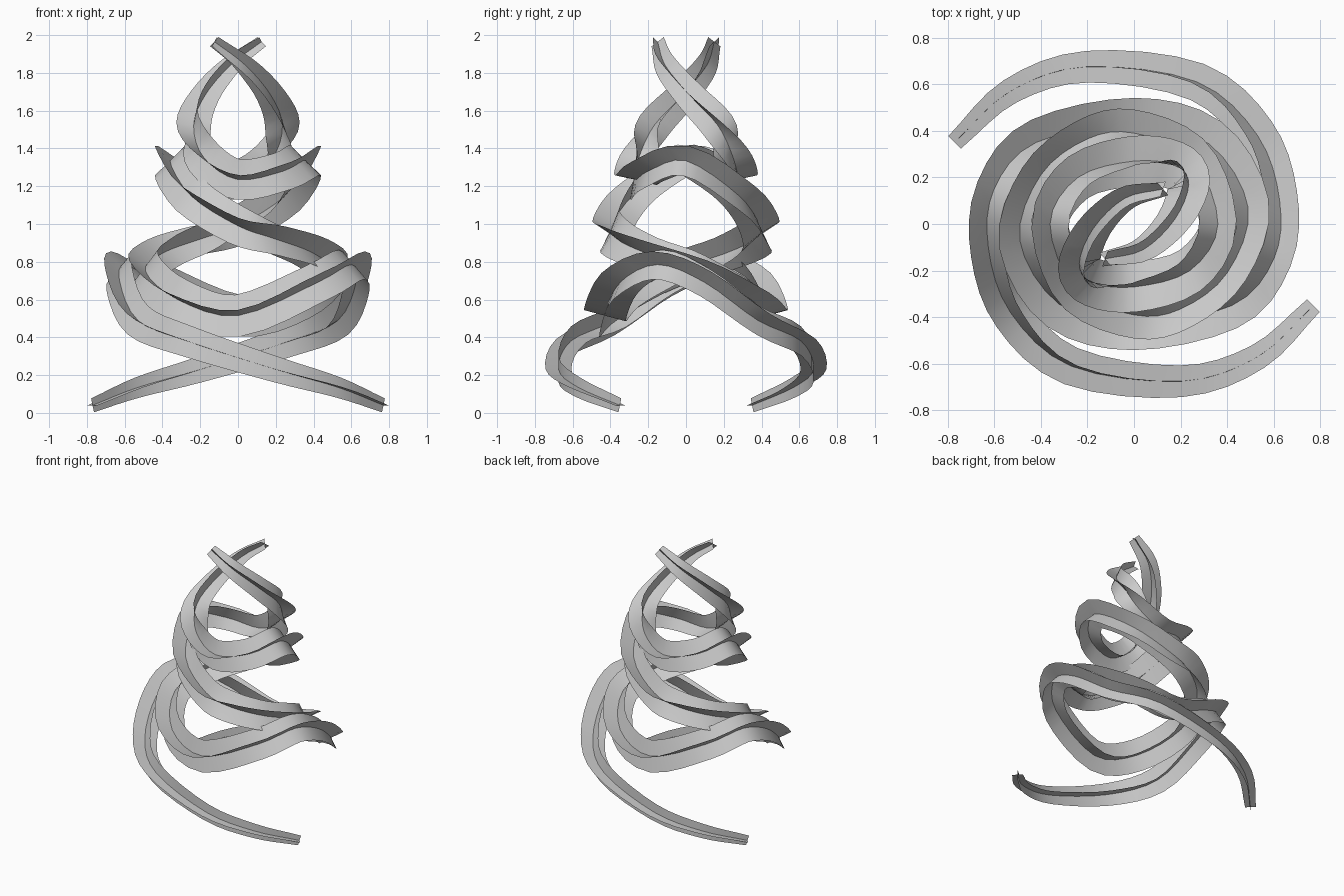
import bpy
import math
from mathutils import Vector, Matrix

if "Cube" in bpy.data.objects:
    bpy.data.objects.remove(bpy.data.objects["Cube"])

# Path of one strand: x, y, z, half width, tilt in degrees
PATH = [
    (.77, -.35, .04, .038, 0), (.53, -.57, .135, .055, 0), (.20, -.675, .23, .068, 0),
    (-.27, -.61, .38, .083, 8), (-.53, -.38, .49, .093, 26), (-.625, -.10, .69, .10, 38),
    (-.60, .15, .785, .105, 42), (-.42, .35, .69, .112, 30), (0, .43, .515, .115, 15),
    (.32, .345, .60, .115, 20), (.49, .07, .75, .112, 35), (.40, -.21, .845, .112, 42),
    (.20, -.365, .92, .112, 38), (0, -.39, .99, .11, 25), (-.25, -.28, 1.15, .11, 32),
    (-.36, 0, 1.335, .113, 45), (-.24, .20, 1.28, .11, 28), (0, .27, 1.235, .11, 12),
    (.18, .25, 1.35, .105, 10), (.235, .17, 1.52, .095, 18), (.175, .02, 1.68, .08, 25),
    (.04, -.11, 1.84, .064, 35), (-.125, -.15, 1.965, .042, 45),
]
STEPS = 4


def smooth_path(points):
    pts = [Vector(p) for p in points]
    pts = [2 * pts[0] - pts[1]] + pts + [2 * pts[-1] - pts[-2]]
    out = []
    for i in range(1, len(pts) - 2):
        a, b, c, d = pts[i - 1:i + 3]
        for s in range(STEPS):
            t = s / STEPS
            out.append(.5 * (2 * b + (c - a) * t + (2 * a - 5 * b + 4 * c - d) * t * t
                             + (3 * b - a - 3 * c + d) * t ** 3))
    out.append(pts[-2])
    return out


def ribbon(name, samples, wing_angle, turn):
    pos = [Vector(s[:3]) for s in samples]
    verts = []
    for i, s in enumerate(samples):
        tangent = (pos[min(i + 1, len(pos) - 1)] - pos[max(i - 1, 0)]).normalized()
        # outward direction for a clockwise climb
        out = Vector((0, 0, 1)).cross(tangent).normalized()
        if out.dot(Vector((pos[i].x, pos[i].y, 0))) < 0:
            out = -out
        up = tangent.cross(out)
        if up.z < 0:
            up = -up
        a = math.radians(s[4] + wing_angle)
        wing = (out * math.cos(a) + up * math.sin(a)) * s[3]
        verts += [pos[i] - wing, pos[i], pos[i] + wing]
    rot = Matrix.Rotation(turn, 3, 'Z')
    faces = []
    for i in range(len(samples) - 1):
        for k in (0, 1):
            j = 3 * i + k
            faces.append((j, j + 1, j + 4, j + 3))
    mesh = bpy.data.meshes.new(name)
    mesh.from_pydata([rot @ v for v in verts], [], faces)
    for p in mesh.polygons:
        p.use_smooth = True
    obj = bpy.data.objects.new(name, mesh)
    bpy.context.collection.objects.link(obj)


# Two strands half a turn apart, each made of two crossed ribbons
samples = smooth_path(PATH)
for n, turn in enumerate((0, math.pi), 1):
    ribbon(f"strand_{n}_flat_ribbon", samples, 0, turn)
    ribbon(f"strand_{n}_upright_ribbon", samples, 90, turn)
